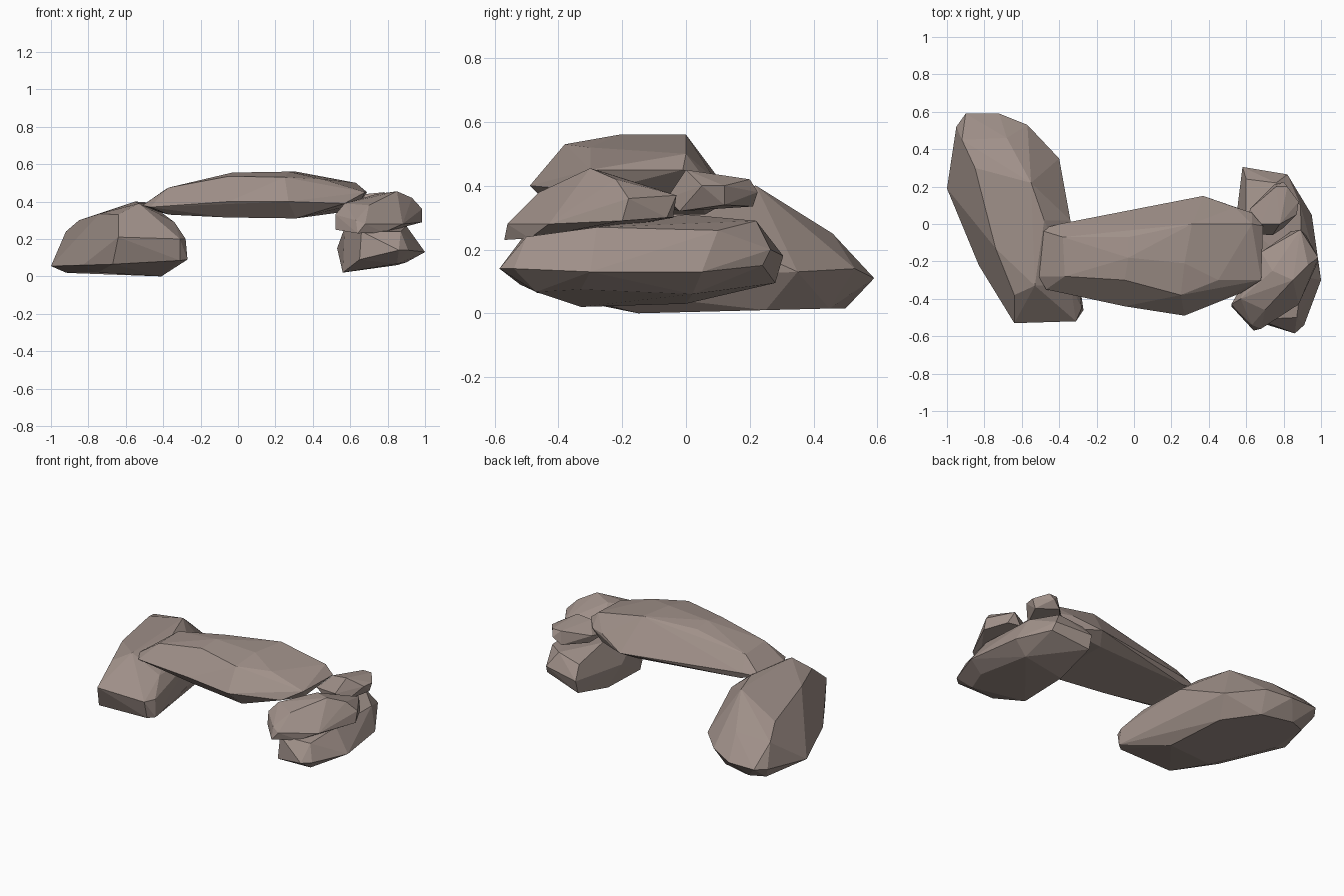
import bpy, bmesh, math

stone = bpy.data.materials.new("stone")
stone.diffuse_color = (0.35, 0.28, 0.25, 1)


def rock(name, points):
    """Faceted boulder: convex hull round a few corner points, flat shaded."""
    bm = bmesh.new()
    for p in points:
        bm.verts.new(p)
    res = bmesh.ops.convex_hull(bm, input=bm.verts[:])
    junk = {g for g in res["geom_interior"] + res["geom_unused"]
            if isinstance(g, bmesh.types.BMVert)}
    bmesh.ops.delete(bm, geom=list(junk), context='VERTS')
    bmesh.ops.dissolve_limit(bm, angle_limit=math.radians(4),
                             verts=bm.verts[:], edges=bm.edges[:])
    bmesh.ops.recalc_face_normals(bm, faces=bm.faces[:])
    me = bpy.data.meshes.new(name)
    bm.to_mesh(me)
    bm.free()
    me.materials.append(stone)
    ob = bpy.data.objects.new(name, me)
    bpy.context.collection.objects.link(ob)
    return ob


# Long boulder carrying the left end of the arch
rock("left_boulder", [
    (-.41, -.15, 0), (-.92, .2, .02), (-.90, .46, .018), (-.80, .5, .015),
    (-.60, .45, .015), (-.45, .25, .01), (-.75, -.2, .02),
    (-.67, -.47, .065), (-.31, -.49, .085), (-.27, -.46, .09),
    (-.64, -.53, .21), (-.31, -.52, .20), (-.28, -.45, .20),
    (-.83, -.22, .06), (-.64, -.38, .33), (-.53, -.33, .39), (-.34, -.32, .29),
    (-.74, -.13, .335), (-.56, 0, .40), (-.55, .22, .40), (-.48, .02, .395),
    (-.34, .02, .28), (-.40, .15, .25), (-.40, .35, .13),
    (-1, .19, .055), (-.92, .45, .24), (-.85, .30, .30),
    (-.95, .52, .10), (-.90, .59, .11), (-.72, .59, .11),
    (-.57, .53, .14), (-.68, .46, .25)])

# Bridging slab
rock("arch_slab", [
    (-.51, -.03, .37), (-.51, -.28, .38), (-.47, -.35, .37),
    (-.40, 0, .38), (-.38, -.07, .47), (-.37, -.28, .475),
    (-.37, -.30, .33), (-.38, -.01, .34),
    (-.03, -.07, .54), (-.03, -.18, .555), (-.05, -.30, .535),
    (-.05, -.44, .40), (-.06, -.35, .315), (-.06, 0, .32),
    (.31, 0, .56), (.27, -.21, .56), (.25, -.38, .53), (.27, -.49, .40),
    (.31, -.40, .31), (.37, .15, .36), (.31, .06, .31), (.54, .09, .42),
    (.63, 0, .50), (.69, -.01, .45), (.68, -.30, .45), (.45, -.30, .52),
    (.65, -.25, .39), (.57, -.37, .39), (.57, .05, .345), (.63, .06, .42)])

# Boulder at the foot of the right side
rock("right_boulder", [
    (.86, -.585, .14), (.91, -.54, .14), (.87, -.50, .24), (.66, -.51, .24),
    (.65, -.52, .09), (.85, -.47, .067), (.56, -.33, .02), (.90, -.33, .075),
    (1, -.30, .13), (.90, -.28, .27), (.53, -.10, .15), (.56, 0, .03),
    (.85, .02, .06), (.95, .05, .13), (.89, .10, .26),
    (.58, .305, .18), (.82, .265, .20), (.58, .28, .095), (.83, .24, .15),
    (.60, .24, .26), (.76, .22, .29), (.60, 0, .31), (.57, -.30, .26)])

# Two wedge stones between the right boulder and the slab
rock("front_wedge_stone", [
    (.52, -.44, .25), (.52, -.43, .33), (.64, -.57, .23), (.68, -.56, .28),
    (.63, -.54, .30), (.78, -.49, .235), (.57, -.40, .39), (.70, -.46, .38),
    (.88, -.43, .28), (.85, -.30, .455), (.74, -.25, .44), (.93, -.22, .42),
    (.985, -.18, .36), (.985, -.20, .29), (.89, -.03, .37), (.84, -.04, .30),
    (.68, -.15, .38), (.66, -.20, .27), (.92, -.06, .30)])
rock("back_wedge_stone", [
    (.60, -.05, .36), (.64, -.05, .33), (.68, 0, .44), (.78, 0, .45),
    (.74, -.06, .36), (.76, .20, .42), (.82, .20, .42), (.80, .225, .38),
    (.75, .21, .335), (.88, .12, .40), (.87, .05, .40), (.86, .12, .34),
    (.80, -.02, .32), (.62, .08, .38), (.64, .08, .33)])
